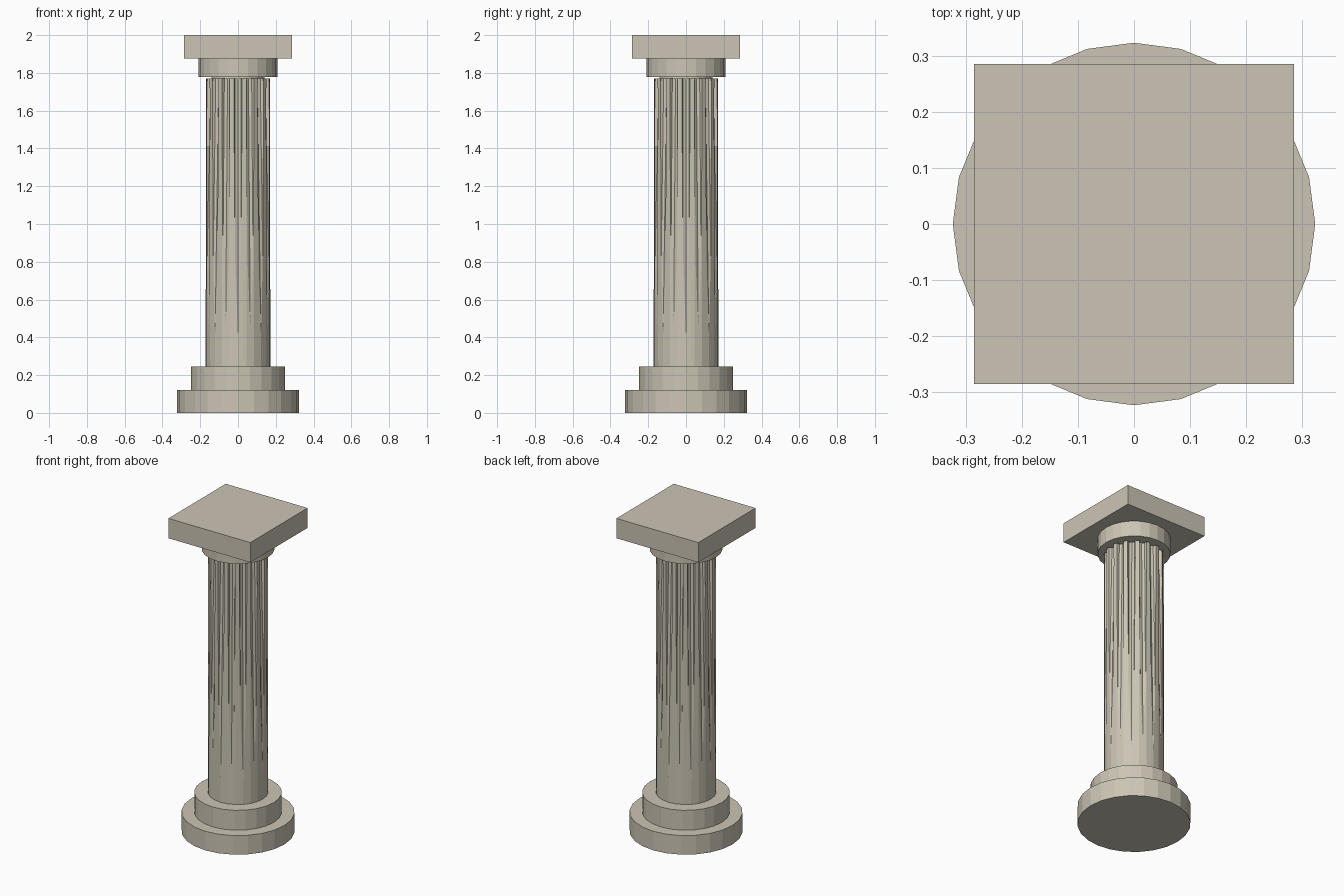
import bpy
import bmesh
from math import pi, atan
from mathutils import Matrix

cube = bpy.data.objects.get("Cube")
if cube:
    bpy.data.objects.remove(cube, do_unlink=True)

SIDES = 24
FLUTES = 16

stone = bpy.data.materials.new("pale_stone")
stone.use_nodes = True
colour = (0.60, 0.56, 0.46, 1)
stone.diffuse_color = colour
stone.node_tree.nodes["Principled BSDF"].inputs["Base Color"].default_value = colour


def add_object(name, bm):
    mesh = bpy.data.meshes.new(name)
    bm.to_mesh(mesh)
    bm.free()
    mesh.materials.append(stone)
    obj = bpy.data.objects.new(name, mesh)
    bpy.context.collection.objects.link(obj)
    return obj


def drum(name, radius, bottom, top):
    bm = bmesh.new()
    bmesh.ops.create_cone(
        bm, cap_ends=True, segments=SIDES, radius1=radius, radius2=radius,
        depth=top - bottom,
        matrix=Matrix.Translation((0, 0, (bottom + top) / 2)))
    return add_object(name, bm)


# Stepped round base
drum("lower_base", 0.323, 0, 0.12)
drum("upper_base", 0.25, 0.12, 0.245)

# Capital: neck, ring and square slab
drum("neck", 0.14, 1.76, 1.78)
drum("capital_ring", 0.208, 1.777, 1.875)
slab = bmesh.new()
bmesh.ops.create_cube(
    slab, size=1,
    matrix=Matrix.Translation((0, 0, 1.9375)) @ Matrix.Diagonal((0.57, 0.57, 0.125, 1)))
add_object("top_slab", slab)

# Shaft with flutes that deepen towards the top
shaft = drum("shaft", 0.172, 0.245, 1.77)
flute_radius = 0.022
slope = 0.0197
cutter_bm = bmesh.new()
for i in range(FLUTES):
    place = (Matrix.Rotation(2 * pi * i / FLUTES, 4, 'Z')
             @ Matrix.Translation((0.172 + flute_radius, 0, 0.39))
             @ Matrix.Rotation(-atan(slope), 4, 'Y')
             @ Matrix.Translation((0, 0, 0.75)))
    bmesh.ops.create_cone(
        cutter_bm, cap_ends=True, segments=8, radius1=flute_radius,
        radius2=flute_radius, depth=1.7, matrix=place)
cutter = add_object("flute_cutter", cutter_bm)
cutter.hide_render = True

cut = shaft.modifiers.new("flutes", 'BOOLEAN')
cut.operation = 'DIFFERENCE'
cut.solver = 'EXACT'
cut.object = cutter
bpy.context.view_layer.objects.active = shaft
bpy.ops.object.modifier_apply(modifier=cut.name)
bpy.data.objects.remove(cutter, do_unlink=True)
